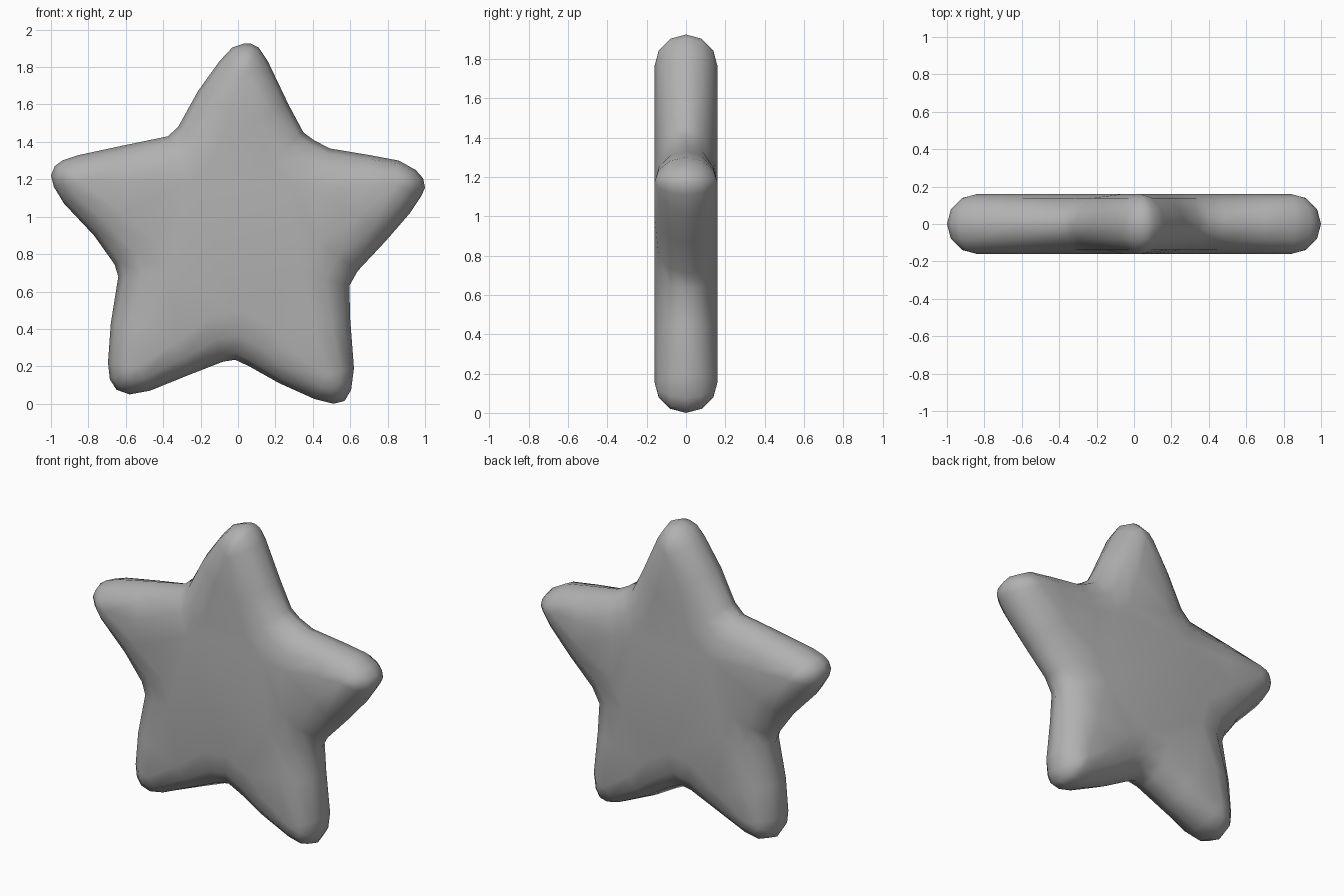
import bpy, bmesh, math
from mathutils import Vector

if "Cube" in bpy.data.objects:
    bpy.data.objects.remove(bpy.data.objects["Cube"])

R = 0.16  # half thickness and edge rounding

# Front outline (x, z), clockwise from the top tip
outline = [Vector(p) for p in [
    (0.03, 1.925), (0.07, 1.925), (0.11, 1.905), (0.16, 1.83), (0.27, 1.60), (0.35, 1.45),
    (0.405, 1.41), (0.49, 1.365), (0.70, 1.33), (0.86, 1.30), (0.95, 1.25), (0.99, 1.205),
    (1.0, 1.155), (0.98, 1.11), (0.92, 1.02), (0.79, 0.87), (0.64, 0.71), (0.595, 0.63),
    (0.60, 0.45), (0.62, 0.19), (0.605, 0.075), (0.57, 0.015), (0.51, 0.0), (0.41, 0.025),
    (0.22, 0.11), (0.06, 0.20), (-0.015, 0.235), (-0.08, 0.225), (-0.26, 0.155), (-0.47, 0.07),
    (-0.58, 0.05), (-0.65, 0.075), (-0.685, 0.13), (-0.695, 0.22), (-0.68, 0.43), (-0.64, 0.68),
    (-0.66, 0.745), (-0.77, 0.90), (-0.93, 1.07), (-0.985, 1.16), (-1.0, 1.22), (-0.98, 1.27),
    (-0.94, 1.30), (-0.85, 1.33), (-0.64, 1.375), (-0.375, 1.43), (-0.32, 1.48), (-0.215, 1.67),
    (-0.10, 1.83), (-0.03, 1.905)]]

# Points where the rounded arm tips reach full thickness
tips = [Vector(p) for p in [(0.035, 1.765), (0.84, 1.175), (0.475, 0.155),
                            (-0.535, 0.20), (-0.84, 1.19)]]


def inner_point(i):
    p = outline[i]
    tip = min(tips, key=lambda t: (t - p).length)
    if (tip - p).length < 0.205:
        return tip
    a, b = outline[i - 1], outline[(i + 1) % len(outline)]
    d = (p - a).normalized() + (b - p).normalized()
    n = Vector((d.y, -d.x)).normalized()
    # wider rounding towards the notches
    far = min(1.0, max(0.0, ((tip - p).length - 0.2) / 0.35))
    return p + n * (R + 0.12 * far)


inner = [inner_point(i) for i in range(len(outline))]

# Rounded rim built from rings, closed with flat front and back
bm = bmesh.new()
rings = []
for deg in range(-90, 91, 30):
    a = math.radians(deg)
    rings.append([bm.verts.new((q.x + (p.x - q.x) * math.cos(a), R * math.sin(a),
                                q.y + (p.y - q.y) * math.cos(a)))
                  for p, q in zip(outline, inner)])
n = len(outline)
for r0, r1 in zip(rings, rings[1:]):
    for i in range(n):
        j = (i + 1) % n
        bm.faces.new((r0[i], r0[j], r1[j], r1[i]))
bm.faces.new(rings[0])
bm.faces.new(rings[-1])
bmesh.ops.remove_doubles(bm, verts=bm.verts, dist=0.0005)
bmesh.ops.triangulate(bm, faces=[f for f in bm.faces if len(f.verts) > 4])
bmesh.ops.recalc_face_normals(bm, faces=bm.faces)

mesh = bpy.data.meshes.new("star")
bm.to_mesh(mesh)
bm.free()
star = bpy.data.objects.new("star", mesh)
bpy.context.collection.objects.link(star)
for f in mesh.polygons:
    f.use_smooth = True

# Dark grey surface
grey = bpy.data.materials.new("dark_grey")
grey.diffuse_color = (0.44, 0.44, 0.44, 1.0)
grey.use_nodes = True
grey.node_tree.nodes["Principled BSDF"].inputs["Base Color"].default_value = grey.diffuse_color
mesh.materials.append(grey)
